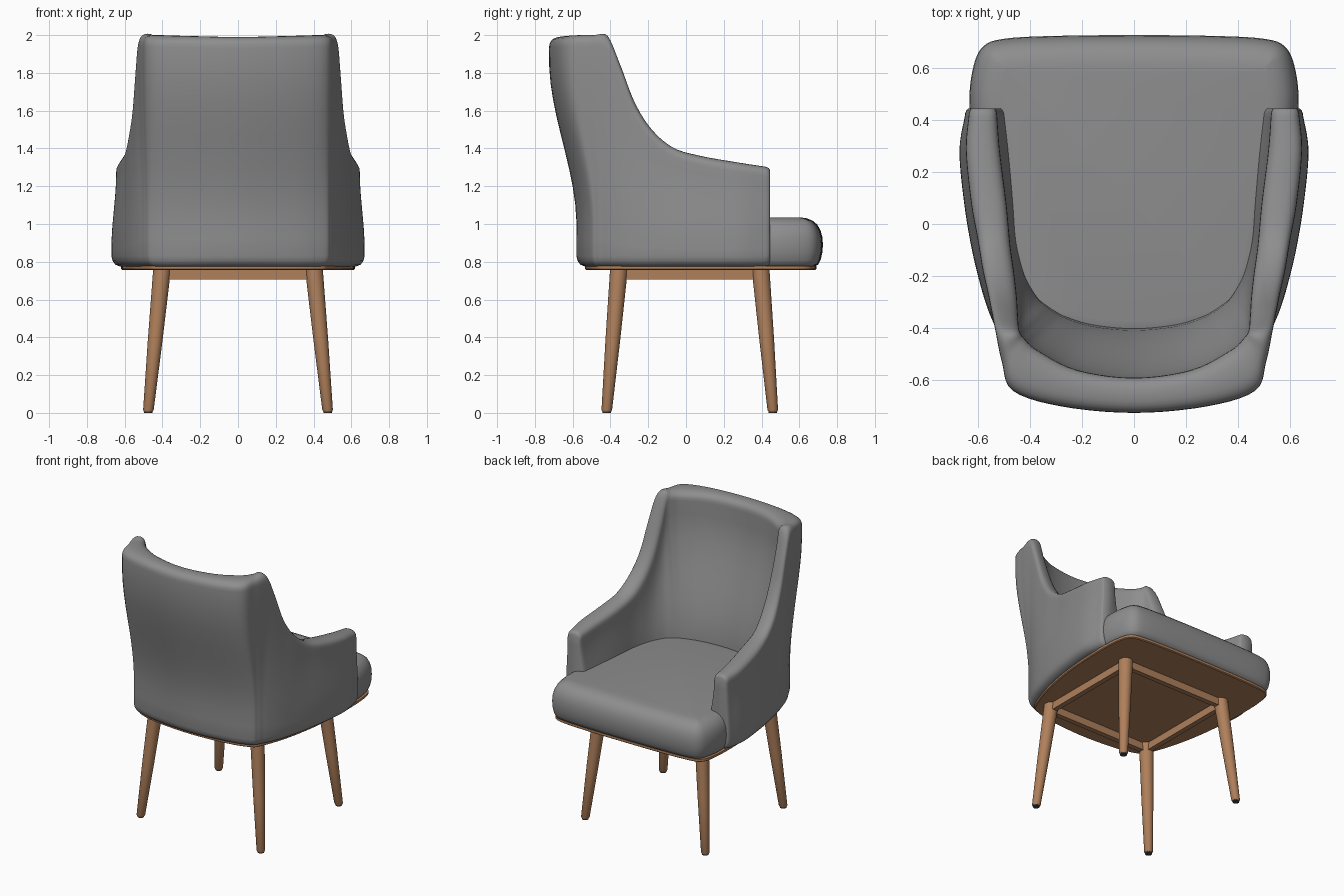
import bpy, bmesh, math
from mathutils import Vector

if "Cube" in bpy.data.objects:
    bpy.data.objects.remove(bpy.data.objects["Cube"])


def material(name, rgb):
    m = bpy.data.materials.new(name)
    m.diffuse_color = (*rgb, 1)
    m.use_nodes = True
    m.node_tree.nodes["Principled BSDF"].inputs["Base Color"].default_value = m.diffuse_color
    return m


GREY = material("grey fabric", (0.27, 0.27, 0.27))
WOOD = material("warm wood", (0.43, 0.215, 0.105))
DARK = material("dark foot pad", (0.05, 0.055, 0.065))


def catmull(pts, n, closed=False):
    """Smooth a list of equal-length tuples with a Catmull-Rom spline."""
    out, c = [], len(pts)
    for i in range(c if closed else c - 1):
        if closed:
            p = [pts[(i + k) % c] for k in (-1, 0, 1, 2)]
        else:
            p = [pts[min(max(i + k, 0), c - 1)] for k in (-1, 0, 1, 2)]
        for s in range(n):
            t = s / n
            out.append(tuple(
                0.5 * (2 * b + (d - a) * t + (2 * a - 5 * b + 4 * d - e) * t * t
                       + (3 * b - a - 3 * d + e) * t ** 3)
                for a, b, d, e in zip(*p)))
    if not closed:
        out.append(pts[-1])
    return out


def loft(name, rings, mat, angle=40):
    """Skin closed rings of points and cap both ends."""
    bm = bmesh.new()
    vs = [[bm.verts.new(p) for p in r] for r in rings]
    n = len(rings[0])
    for a, b in zip(vs, vs[1:]):
        for i in range(n):
            j = (i + 1) % n
            bm.faces.new((a[i], a[j], b[j], b[i]))
    bm.faces.new(vs[0])
    bm.faces.new(vs[-1])
    bmesh.ops.recalc_face_normals(bm, faces=bm.faces)
    me = bpy.data.meshes.new(name)
    bm.to_mesh(me)
    bm.free()
    ob = bpy.data.objects.new(name, me)
    bpy.context.collection.objects.link(ob)
    me.materials.append(mat)
    bpy.context.view_layer.objects.active = ob
    ob.select_set(True)
    bpy.ops.object.shade_smooth_by_angle(angle=math.radians(angle))
    ob.select_set(False)
    return ob


# Wrap-around shell: stations from arm end to middle of the back
# outer low xy, inner low xy, outer top xy, inner top xy, rim height, rim rounding
half = [
    (.650, .41, .480, .41, .635, .41, .525, .41, 1.305, .05),
    (.670, .28, .465, .28, .645, .28, .515, .28, 1.325, .05),
    (.652, .08, .455, .08, .625, .08, .49, .08, 1.36, .05),
    (.622, -.10, .45, -.04, .60, -.06, .475, -.08, 1.405, .055),
    (.588, -.24, .435, -.13, .58, -.18, .46, -.19, 1.505, .07),
    (.560, -.33, .41, -.21, .56, -.27, .45, -.28, 1.65, .09),
    (.530, -.40, .37, -.28, .545, -.345, .445, -.36, 1.85, .10),
    (.508, -.44, .33, -.315, .53, -.42, .44, -.41, 1.995, .07),
    (.488, -.475, .30, -.335, .507, -.53, .42, -.44, 2.0, .06),
    (.455, -.505, .26, -.355, .465, -.64, .37, -.485, 2.0, .06),
    (.300, -.55, .16, -.385, .28, -.70, .22, -.56, 1.995, .06),
    (0, -.58, 0, -.40, 0, -.725, 0, -.59, 1.99, .06),
]
FLIP = (-1, 1) * 4 + (1, 1)
stations = half + [tuple(a * f for a, f in zip(s, FLIP)) for s in half[-2::-1]]
Z0 = 0.775


def section(s):
    lo, li, to, ti = (Vector(s[i:i + 2]) for i in (0, 2, 4, 6))
    zt, r = s[8:]

    def wall(a, b, z):
        t = min(max(((z - Z0) / (zt - Z0) - .18) / .72, 0), 1)
        return a.lerp(b, t * t * (3 - 2 * t))

    inward = (li - lo).normalized()
    pts = [(*(lo + inward * d), z) for z, d in
           ((Z0, .045), (.785, .02), (.805, .006))]
    heights = [.83 + (zt - r - .83) * k / 12 for k in range(12)]
    pts += [(*wall(lo, to, z), z) for z in heights]
    for k in range(13):
        a = math.pi * k / 12
        c = math.cos(a)
        u = (1 - math.copysign(abs(c) ** .8, c)) / 2
        pts.append((*to.lerp(ti, u), zt - r + r * max(math.sin(a), 0) ** .8))
    pts += [(*wall(li, ti, z), z) for z in reversed(heights)]
    pts.append((*li, Z0))
    return pts


def arm_end(ring):
    """Rounded closing rings in front of an arm section."""
    cx = sum(p[0] for p in ring) / len(ring)
    cz = 1.04
    return [[(cx + (x - cx) * s, y + dy, cz + (z - cz) * (1 - (1 - s) * .35))
             for x, y, z in ring]
            for dy, s in ((.016, .97), (.028, .90), (.034, .80))]


rings = [section(s) for s in catmull(stations, 5)]
rings = arm_end(rings[0])[::-1] + rings + arm_end(rings[-1])
loft("back_and_arms", rings, GREY, 50)


def outline(right_half, n=5):
    """Closed smooth outline from right-half points (front to back)."""
    left = [(-x, y) for x, y in right_half[-2:0:-1]]
    return [Vector(p) for p in catmull(right_half + left, n, True)]


def slab(name, path, profile, mat, angle=40):
    """Stack inset copies of an outline; profile holds (inset, z)."""
    n = len(path)
    normals = []
    for i in range(n):
        d = (path[(i + 1) % n] - path[i - 1]).normalized()
        normals.append(Vector((-d.y, d.x)))
    if sum(v.dot(p) for v, p in zip(normals, path)) > 0:
        normals = [-v for v in normals]
    return loft(name, [[(*(p + v * d), z) for p, v in zip(path, normals)]
                       for d, z in profile], mat, angle)


# Seat cushion: wide front lip, its rear sides sit inside the shell
seat = outline([(0, .725), (.3, .722), (.49, .712), (.575, .685), (.615, .61),
                (.632, .47), (.61, .3), (.565, .05), (.52, -.2), (.42, -.40),
                (.22, -.47), (0, -.49)])
slab("seat_cushion", seat,
     [(.045, .775), (.025, .785), (.012, .81), (.003, .85), (0, .89), (.003, .93),
      (.012, .965), (.03, .997), (.055, 1.018), (.085, 1.030), (.12, 1.035)],
     GREY, 50)

# Wooden base plate
base = outline([(0, .69), (.3, .687), (.5, .675), (.58, .645), (.61, .55),
                (.618, .35), (.60, .05), (.55, -.22), (.48, -.42), (.43, -.475),
                (.28, -.515), (0, -.535)])
slab("base_plate", base, [(.006, .757), (0, .762), (0, .778)], WOOD, 30)


def disc(c, r, n=24):
    return [(c[0] + r * math.cos(2 * math.pi * i / n),
             c[1] + r * math.sin(2 * math.pi * i / n), c[2]) for i in range(n)]


# Splayed tapering legs with foot pads
for label, yt, yb in (("back", -.355, -.42), ("front", .395, .46)):
    for side, sx in (("left", -1), ("right", 1)):
        top, foot = Vector((sx * .402, yt, .76)), Vector((sx * .475, yb, .008))
        loft(f"{label}_leg_{side}",
             [disc(foot, .024), disc(foot.lerp(top, .01), .028),
              disc(foot.lerp(top, .5), .039), disc(top, .047)], WOOD)
        loft(f"{label}_foot_pad_{side}",
             [disc((foot.x, foot.y, 0), .022), disc(foot, .023)], DARK)


def bar(name, x0, x1, y0, y1, z0, z1):
    loft(name, [[(x0, y0, z), (x1, y0, z), (x1, y1, z), (x0, y1, z)]
                for z in (z0, z1)], WOOD, 20)


# Stretchers under the plate
for label, y in (("back", -.36), ("front", .40)):
    bar(f"{label}_rail", -.4, .4, y - .018, y + .018, .705, .76)
for label, x in (("left", -.405), ("right", .405)):
    bar(f"{label}_rail", x - .018, x + .018, -.355, .395, .705, .76)
